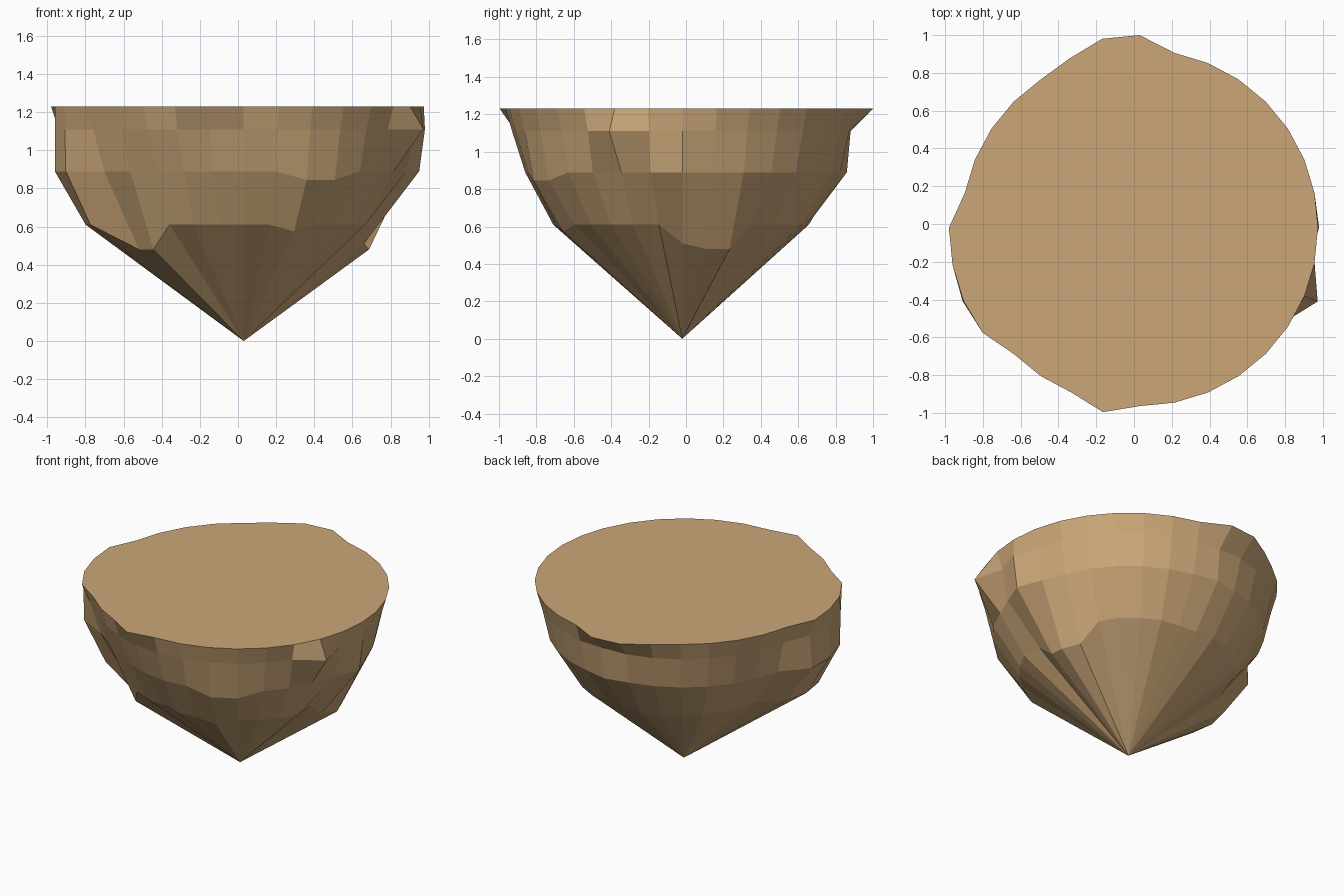
import bpy, bmesh
from math import cos, sin, pi

if "Cube" in bpy.data.objects:
    bpy.data.objects.remove(bpy.data.objects["Cube"])

SEG, CX, CY = 32, 0.03, -0.02

# rings: height, base radius, {segment: radius} bulges, {segment: height} shifts
RINGS = [
    (0.61, 0.69,
     {31: .64, 0: .63, 1: .67, 2: .66, 3: .67, 13: .67, 14: .65, 15: .66, 16: .79,
      17: .845, 18: .87, 19: .66, 20: .67, 21: .70, 23: .66, 7: .67, 8: .67},
     {0: .51, 1: .48, 2: .48, 19: .48, 20: .48, 26: .575}),
    (0.89, 0.86,
     {0: .92, 1: .87, 8: .88, 16: .99, 17: 1.01, 18: 1.01, 19: .88,
      20: .84, 21: .82, 22: .82, 23: .83, 24: .84, 25: .84, 30: .85, 31: .87},
     {26: .845, 27: .845}),
    (1.11, 0.91,
     {0: .95, 8: .90, 16: .97, 17: 1.01, 18: 1.015, 19: .95, 30: 1.02},
     {}),
    (1.23, 0.944,
     {8: 1.02, 9: 1.02, 10: .97, 16: 1.01, 17: 1.01, 18: 1.01, 19: 1.0, 23: .995},
     {}),
]

# floating rock: flat-topped faceted cone with uneven bulges
bm = bmesh.new()
tip = bm.verts.new((CX, CY, 0))
rings = []
for z, r, bulge, shift in RINGS:
    ring = []
    for k in range(SEG):
        a, rad = 2 * pi * k / SEG, bulge.get(k, r)
        ring.append(bm.verts.new((CX + rad * cos(a), CY + rad * sin(a), shift.get(k, z))))
    rings.append(ring)

for k in range(SEG):
    n = (k + 1) % SEG
    bm.faces.new((tip, rings[0][n], rings[0][k]))
    for low, high in zip(rings, rings[1:]):
        bm.faces.new((low[k], low[n], high[n], high[k]))
bm.faces.new(rings[-1])
bmesh.ops.recalc_face_normals(bm, faces=bm.faces)

mesh = bpy.data.meshes.new("rock_base")
bm.to_mesh(mesh)
bm.free()
rock = bpy.data.objects.new("rock_base", mesh)
bpy.context.collection.objects.link(rock)

# earth colour
mat = bpy.data.materials.new("earth")
mat.diffuse_color = (0.60, 0.39, 0.19, 1)
mat.use_nodes = True
mat.node_tree.nodes["Principled BSDF"].inputs["Base Color"].default_value = mat.diffuse_color
mesh.materials.append(mat)
